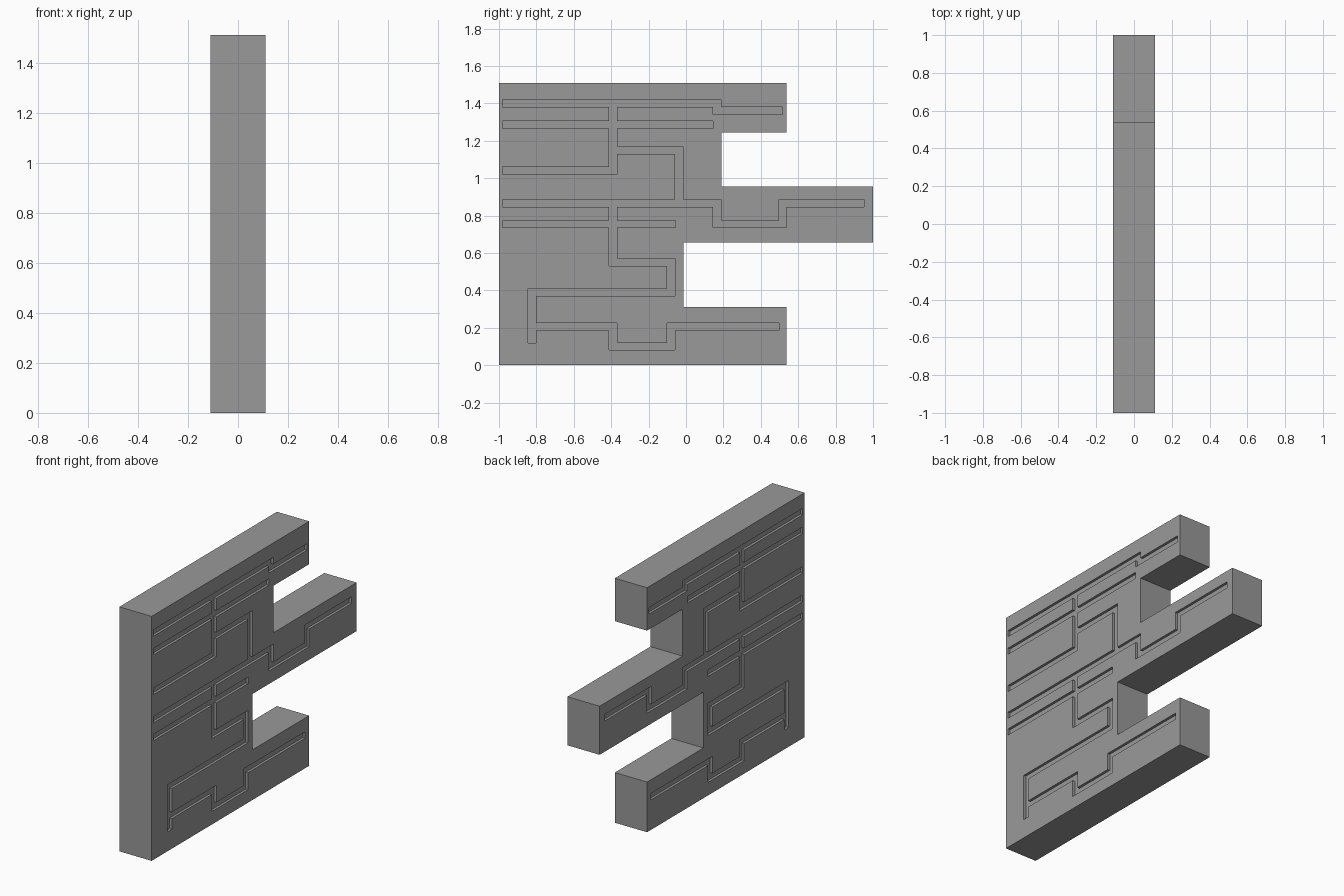
import bpy, bmesh

if "Cube" in bpy.data.objects:
    bpy.data.objects.remove(bpy.data.objects["Cube"])

HALF_X, DEPTH = 0.11, 0.016      # plate half thickness, groove depth
HALF_Y, HALF_Z = 0.021, 0.02     # groove half widths

# Plate silhouette: body and three arms as (y0, y1, z0, z1)
plate = [(-1, -0.014, 0, 1.51), (-1, 0.537, 0, 0.31), (-0.014, 0.19, 0.655, 1.51),
         (-0.014, 1, 0.655, 0.955), (0.19, 0.537, 1.245, 1.51)]

# Groove centre lines in (y, z), engraved on both broad sides
paths = [
    [(-.96, 1.40), (.166, 1.40), (.166, 1.36), (.495, 1.36)],
    [(-.96, 1.285), (.123, 1.285)],
    [(-.96, 1.04), (-.39, 1.04), (-.39, 1.40)],
    [(-.39, 1.15), (-.037, 1.15), (-.037, .865)],
    [(-.96, .865), (.166, .865), (.166, .755), (.517, .755), (.517, .865), (.93, .865)],
    [(-.96, .755), (-.078, .755)],
    [(-.39, .865), (-.39, .55), (-.08, .55), (-.08, .39), (-.823, .39), (-.823, .14)],
    [(-.823, .205), (-.39, .205), (-.39, .1), (-.08, .1), (-.08, .205), (.477, .205)],
]


def stroke(a, b):
    """Rectangle covering one straight groove segment."""
    return (min(a[0], b[0]) - HALF_Y, max(a[0], b[0]) + HALF_Y,
            min(a[1], b[1]) - HALF_Z, max(a[1], b[1]) + HALF_Z)


def inside(rects, y, z):
    return any(r[0] < y < r[1] and r[2] < z < r[3] for r in rects)


grooves = [stroke(a, b) for p in paths for a, b in zip(p, p[1:])]
rects = plate + grooves
xs = [-HALF_X, -HALF_X + DEPTH, HALF_X - DEPTH, HALF_X]
ys = sorted({round(v, 4) for r in rects for v in r[:2]})
zs = sorted({round(v, 4) for r in rects for v in r[2:]})
axes = (xs, ys, zs)

# Solid cells: full plate in the core, plate minus grooves in the outer layers
solid = set()
for j in range(len(ys) - 1):
    for k in range(len(zs) - 1):
        y, z = (ys[j] + ys[j + 1]) / 2, (zs[k] + zs[k + 1]) / 2
        if inside(plate, y, z):
            cut = inside(grooves, y, z)
            solid |= {(i, j, k) for i in range(3) if i == 1 or not cut}

# Skin the solid with quads wherever a cell meets empty space
bm = bmesh.new()
verts = {}


def vert(key):
    if key not in verts:
        verts[key] = bm.verts.new([axes[n][key[n]] for n in range(3)])
    return verts[key]


for cell in solid:
    for n in range(3):
        u, v = (n + 1) % 3, (n + 2) % 3
        for side in (0, 1):
            near = list(cell)
            near[n] += 2 * side - 1
            if tuple(near) in solid:
                continue
            ring = []
            for du, dv in ((0, 0), (1, 0), (1, 1), (0, 1)):
                c = list(cell)
                c[n] += side
                c[u] += du
                c[v] += dv
                ring.append(vert(tuple(c)))
            bm.faces.new(ring if side else ring[::-1])

mesh = bpy.data.meshes.new("grooved_plate")
bm.to_mesh(mesh)
bm.free()

# Dark grey finish
dark = bpy.data.materials.new("dark_grey")
dark.diffuse_color = (0.32, 0.32, 0.32, 1)
dark.use_nodes = True
dark.node_tree.nodes["Principled BSDF"].inputs["Base Color"].default_value = dark.diffuse_color
mesh.materials.append(dark)
bpy.context.collection.objects.link(bpy.data.objects.new("grooved_plate", mesh))
